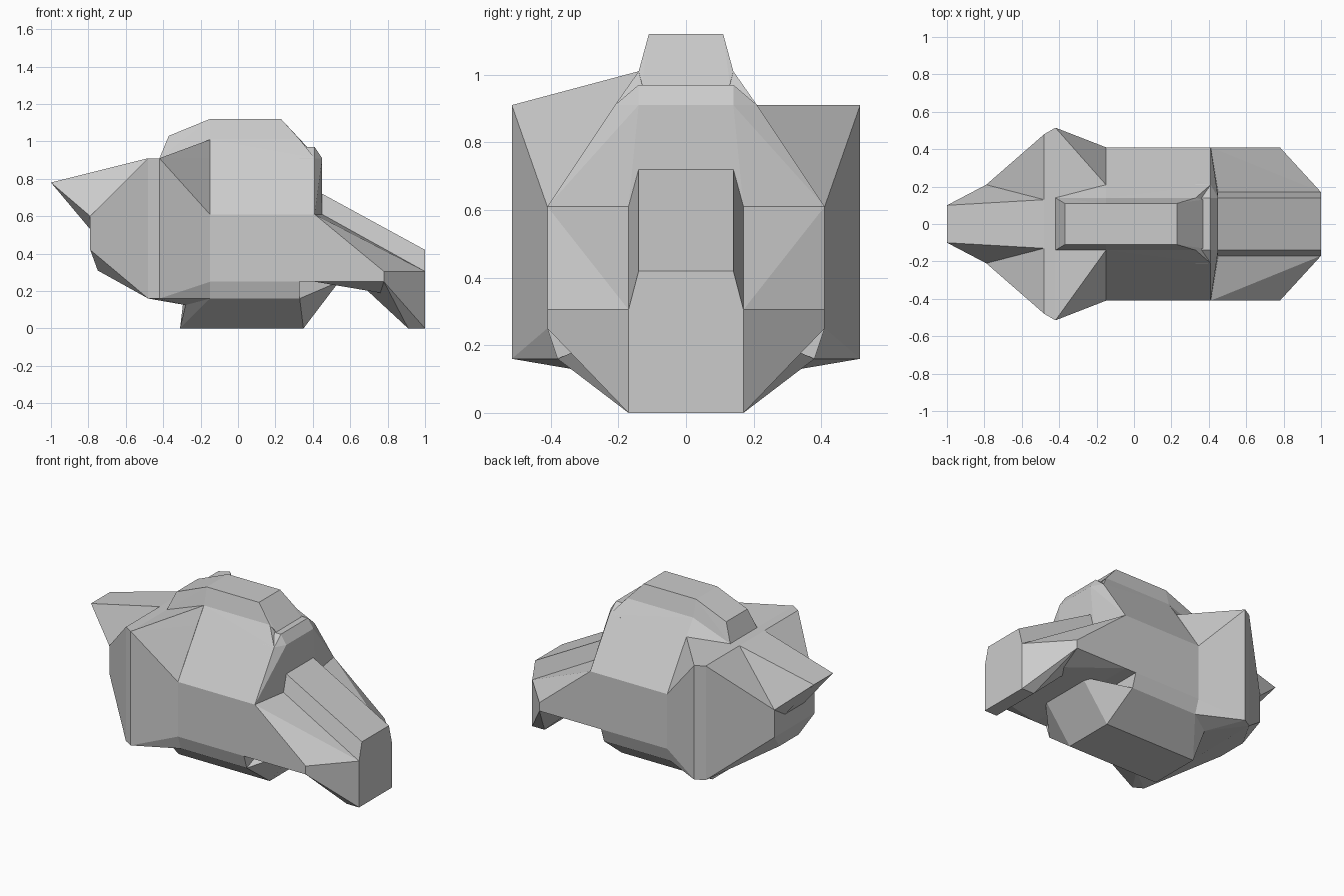
import bpy, bmesh, math


def faceted(name, pts, mirror=True):
    """Flat-faced convex block through the points, mirrored across y = 0."""
    bm = bmesh.new()
    for x, y, z in pts:
        bm.verts.new((x, y, z))
        if mirror:
            bm.verts.new((x, -y, z))
    res = bmesh.ops.convex_hull(bm, input=bm.verts[:])
    spare = {v for v in res["geom_interior"] + res["geom_unused"]
             if isinstance(v, bmesh.types.BMVert) and v.is_valid and not v.link_faces}
    bmesh.ops.delete(bm, geom=list(spare), context='VERTS')
    bmesh.ops.dissolve_limit(bm, angle_limit=math.radians(1),
                             verts=bm.verts[:], edges=bm.edges[:])
    bmesh.ops.recalc_face_normals(bm, faces=bm.faces[:])
    me = bpy.data.meshes.new(name)
    bm.to_mesh(me)
    bm.free()
    ob = bpy.data.objects.new(name, me)
    bpy.context.collection.objects.link(ob)
    return ob


# Pointed beak over the snout
faceted("beak", [(-.48, .13, .91), (-1, .10, .78), (-.79, .21, .60),
                 (-.79, .10, .53), (-.48, .13, .53)])

# Tapering snout, running under the collar to the keel
faceted("snout", [(-.48, .48, .91), (-.48, .48, .16), (-.79, .21, .60),
                  (-.79, .21, .42), (-.75, .10, .31), (-.28, .31, .125)])

# Wide collar behind the snout
faceted("collar", [(-.48, .48, .91), (-.48, .48, .16), (-.42, .515, .91),
                   (-.42, .515, .16), (-.15, .41, .61), (-.15, .41, .25),
                   (-.15, .21, .91), (-.15, .38, .16), (-.28, .31, .125)])

# Fairings from collar to cabin; the two sides differ
faceted("fairing_front", [(-.42, -.515, .91), (-.42, -.14, .91), (-.15, -.14, 1.01),
                          (-.15, -.21, .91), (-.15, -.14, .91)], mirror=False)
faceted("fairing_back", [(-.42, .14, .91), (-.15, .14, 1.01),
                         (-.15, .21, .91), (-.15, .14, .91)], mirror=False)

# Main cabin with leaning sides
faceted("cabin", [(-.15, .41, .25), (.41, .41, .25), (-.15, .41, .61), (.41, .41, .61),
                  (-.15, .14, 1.01), (.33, .14, 1.01), (.41, .21, .91)])

# Chamfered block closing the cabin's rear
faceted("cabin_rear", [(.33, .21, .91), (.41, .21, .91), (.33, .14, .97), (.41, .14, .97),
                       (.45, .14, .91), (.45, .17, .61), (.41, .41, .61)])

# Roof canopy
faceted("canopy", [(-.42, .14, .91), (-.37, .11, 1.03), (-.15, .11, 1.12), (.23, .11, 1.12),
                   (.33, .14, 1.01), (.37, .13, .97), (-.15, .14, 1.01)])

# Belly band and keel
faceted("belly", [(-.15, .41, .25), (.33, .41, .25), (-.15, .38, .16), (.33, .38, .16)])
faceted("keel", [(-.31, .17, 0), (.35, .17, 0), (-.28, .31, .125), (-.15, .38, .16),
                 (.33, .38, .16), (.54, .17, .25), (-.28, .17, .25)])

# Sloping tail: side skirts, raised spine, foot
faceted("tail_skirt", [(.41, .41, .61), (.41, .41, .25), (.78, .41, .305), (.78, .41, .25),
                       (1, .17, .305), (.45, .17, .61), (1, .17, .15)])
faceted("tail_spine", [(.41, .17, .61), (.45, .17, .61), (.45, .14, .72), (.41, .14, .72),
                       (1, .14, .42), (1, .17, .305), (.45, .17, .3)])
faceted("tail_foot", [(.64, .17, .25), (.78, .41, .25), (.78, .41, .305), (.91, .17, 0),
                      (1, .17, 0), (1, .17, .305)])
